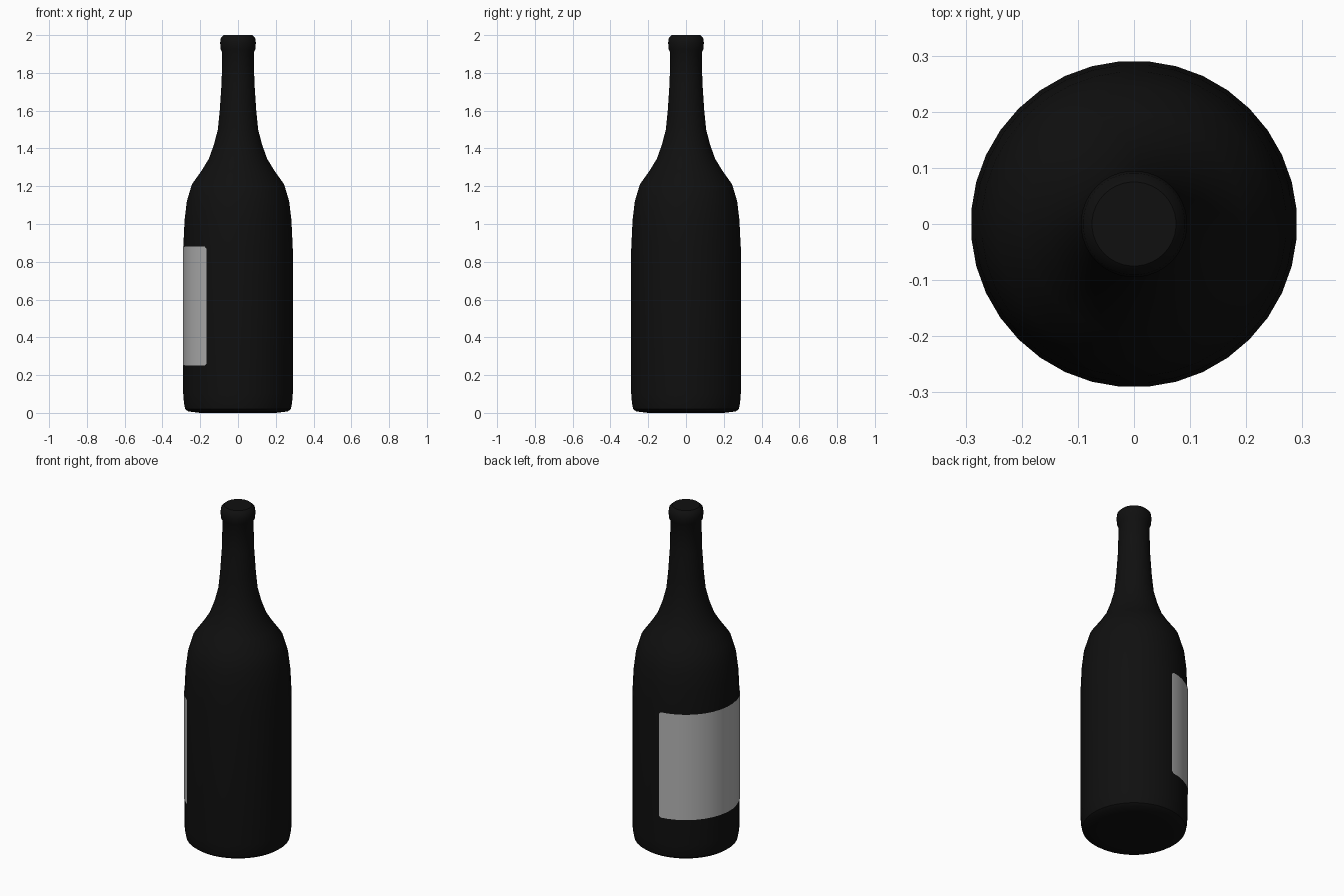
import bpy, bmesh
from math import sin, cos, radians

cube = bpy.data.objects.get("Cube")
if cube:
    bpy.data.objects.remove(cube, do_unlink=True)

SIDES = 36
RADIUS = 0.291


def material(name, color, roughness):
    mat = bpy.data.materials.new(name)
    mat.use_nodes = True
    mat.diffuse_color = color
    bsdf = mat.node_tree.nodes["Principled BSDF"]
    bsdf.inputs["Base Color"].default_value = color
    bsdf.inputs["Roughness"].default_value = roughness
    return mat


def finish(bm, name, mat):
    mesh = bpy.data.meshes.new(name)
    bm.to_mesh(mesh)
    bm.free()
    mesh.materials.append(mat)
    obj = bpy.data.objects.new(name, mesh)
    bpy.context.collection.objects.link(obj)
    bpy.ops.object.select_all(action="DESELECT")
    obj.select_set(True)
    bpy.context.view_layer.objects.active = obj
    bpy.ops.object.shade_smooth_by_angle(angle=radians(40))
    return obj


def polar(radius, degrees, z):
    a = radians(degrees)
    return (radius * cos(a), radius * sin(a), z)


def lathe(name, profile, mat):
    """Revolve (radius, height) pairs and close both ends."""
    bm = bmesh.new()
    rings = [[bm.verts.new(polar(r, 5 + i * 360 / SIDES, z)) for i in range(SIDES)]
             for r, z in profile]
    for low, high in zip(rings, rings[1:]):
        for i in range(SIDES):
            j = (i + 1) % SIDES
            bm.faces.new((low[i], low[j], high[j], high[i]))
    bm.faces.new(rings[0][::-1])
    bm.faces.new(rings[-1])
    return finish(bm, name, mat)


def wrapped_label(name, start, end, bottom, top, mat):
    """Thin curved sheet with clipped corners, following the body facets."""
    bm = bmesh.new()
    clip = 0.01
    angles = [start, start + 2, *range(start + 10, end, 10), end - 2, end]
    columns = []
    for a in angles:
        inset = clip if a in (start, end) else 0
        columns.append([bm.verts.new(polar(RADIUS + 0.002, a, z))
                        for z in (bottom + inset, top - inset)])
    for (b0, t0), (b1, t1) in zip(columns, columns[1:]):
        bm.faces.new((b0, b1, t1, t0))
    return finish(bm, name, mat)


glass = material("black glass", (0.005, 0.005, 0.005, 1), 0.4)
paper = material("grey paper", (0.45, 0.45, 0.45, 1), 0.8)

# Bottle: base, straight body, shoulder, neck and rounded lip
lathe("bottle", [
    (0.20, 0.0), (0.265, 0.008), (0.281, 0.02), (0.287, 0.05), (RADIUS, 0.1),
    (RADIUS, 0.87), (0.284, 1.02), (0.272, 1.12), (0.245, 1.21), (0.195, 1.28),
    (0.155, 1.345), (0.128, 1.42), (0.107, 1.5), (0.097, 1.6), (0.087, 1.75),
    (0.084, 1.91), (0.092, 1.925), (0.095, 1.96), (0.091, 1.985), (0.075, 2.0),
], glass)

# Label wrapped around the side
wrapped_label("label", 95, 235, 0.25, 0.88, paper)
